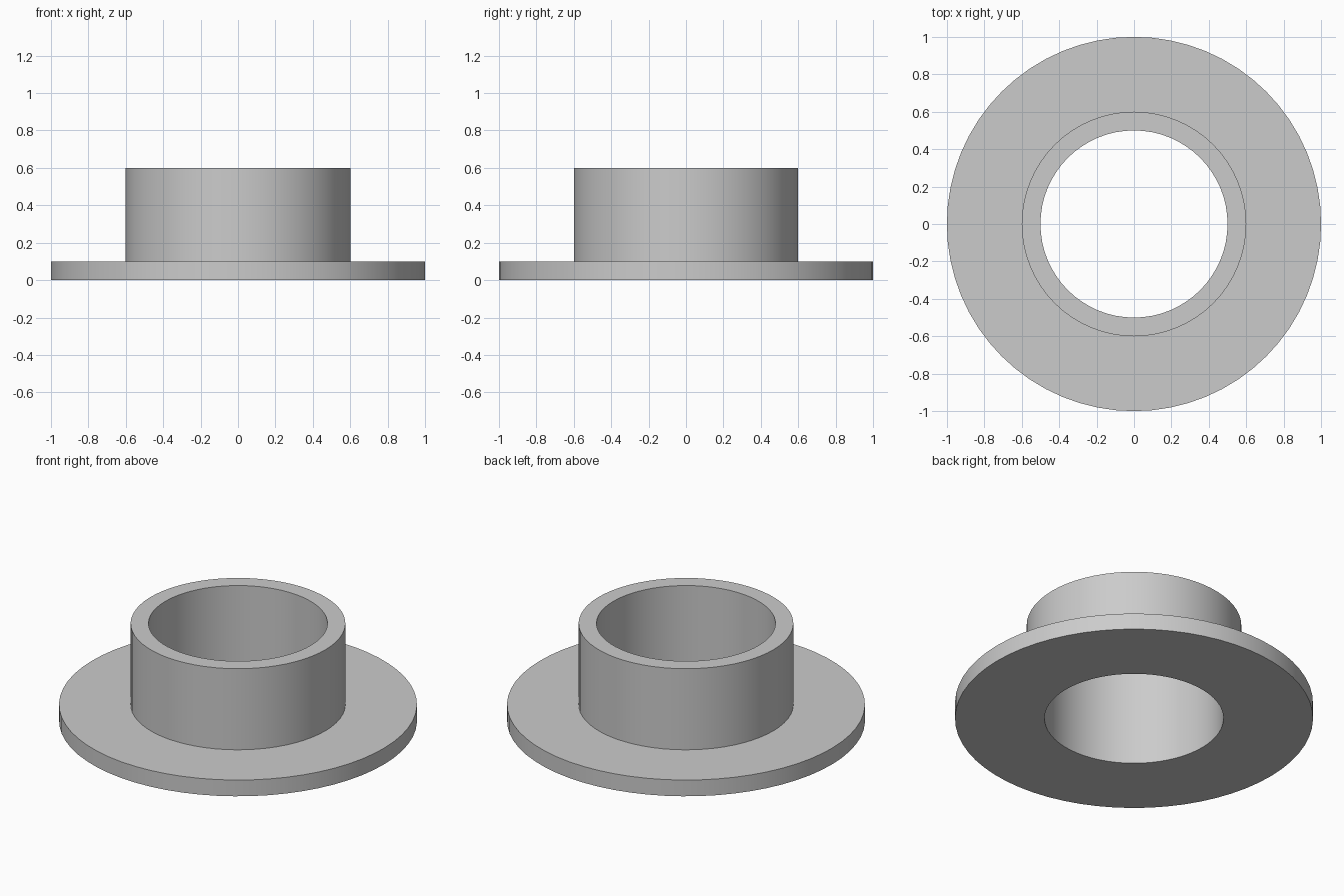
import bpy, bmesh, math

if "Cube" in bpy.data.objects:
    bpy.data.objects.remove(bpy.data.objects["Cube"])

SIDES = 64

# Single grey finish
grey = bpy.data.materials.new("plain_grey")
grey.diffuse_color = (0.6, 0.6, 0.6, 1.0)
grey.use_nodes = True
grey.node_tree.nodes["Principled BSDF"].inputs["Base Color"].default_value = grey.diffuse_color

# Cross-section (radius, height): bore, collar wall, flange
profile = [(0.5, 0.0), (1.0, 0.0), (1.0, 0.1), (0.6, 0.1), (0.6, 0.6), (0.5, 0.6)]

# Revolve the closed section around z
bm = bmesh.new()
rings = []
for i in range(SIDES):
    a = 2 * math.pi * i / SIDES
    rings.append([bm.verts.new((r * math.cos(a), r * math.sin(a), z)) for r, z in profile])
n = len(profile)
for i in range(SIDES):
    a, b = rings[i], rings[(i + 1) % SIDES]
    for j in range(n):
        k = (j + 1) % n
        bm.faces.new((a[j], b[j], b[k], a[k]))
bmesh.ops.recalc_face_normals(bm, faces=bm.faces)

mesh = bpy.data.meshes.new("flanged_bushing")
bm.to_mesh(mesh)
bm.free()
mesh.materials.append(grey)
bushing = bpy.data.objects.new("flanged_bushing", mesh)
bpy.context.collection.objects.link(bushing)

# Smooth round walls, sharp rims
bpy.context.view_layer.objects.active = bushing
bushing.select_set(True)
bpy.ops.object.shade_smooth_by_angle(angle=math.radians(30))
